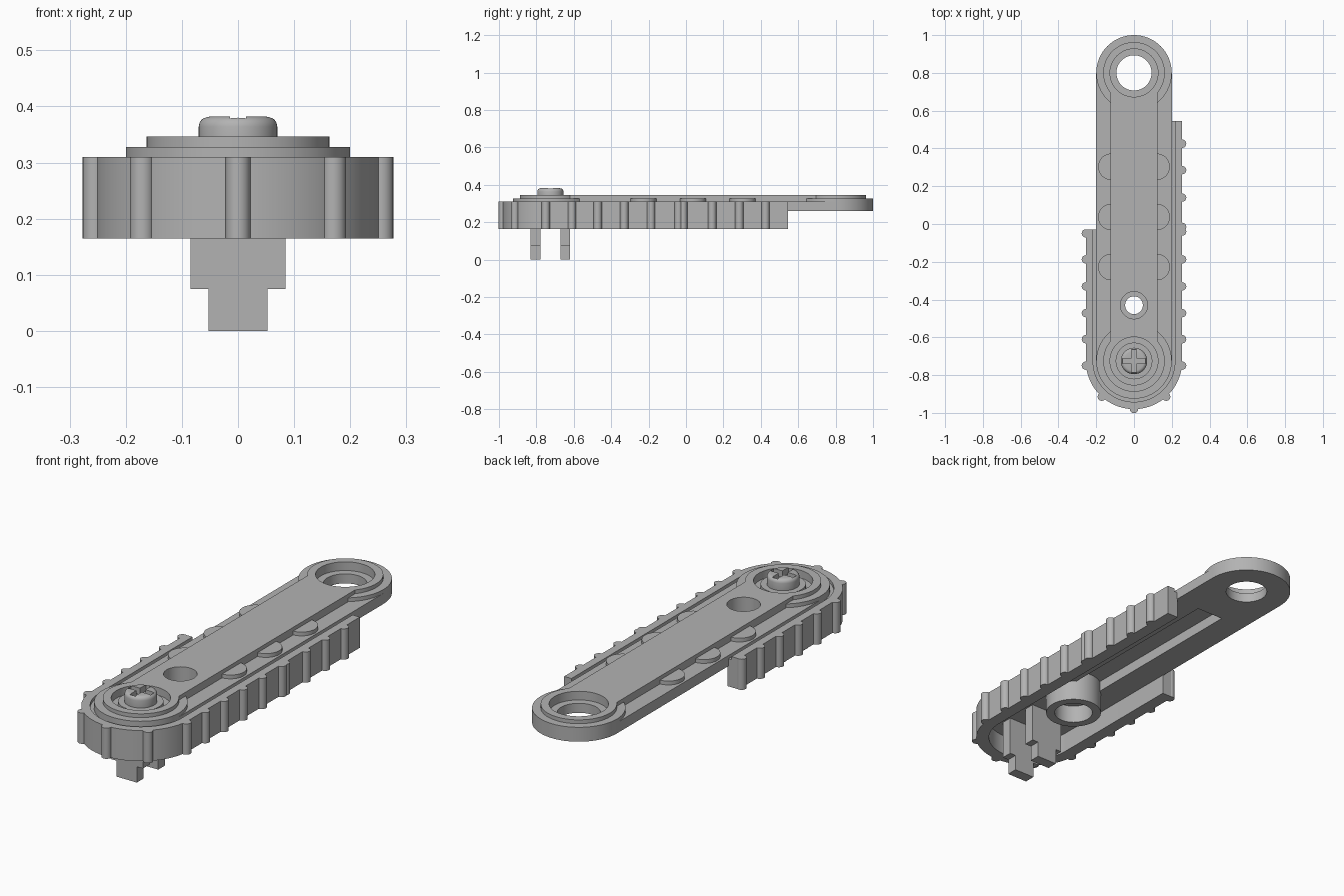
import bpy, bmesh
from math import sin, cos, pi, radians

cube = bpy.data.objects.get("Cube")
if cube:
    bpy.data.objects.remove(cube, do_unlink=True)

grey = bpy.data.materials.new("plain grey")
grey.use_nodes = True
grey.diffuse_color = (0.45, 0.45, 0.45, 1)
grey.node_tree.nodes["Principled BSDF"].inputs["Base Color"].default_value = grey.diffuse_color

FRONT, BACK = -0.725, 0.80      # centres of the rounded ends
HOLE = -0.43                    # centre of the small hole
UNDER, DECK, PAD, TOP = 0.26, 0.31, 0.328, 0.346
WALL_LOW = 0.165


def prism(name, outline, z0, z1):
    """Extrude a flat outline from z0 to z1."""
    bm = bmesh.new()
    face = bm.faces.new([bm.verts.new((x, y, z0)) for x, y in outline])
    ext = bmesh.ops.extrude_face_region(bm, geom=[face])
    verts = [v for v in ext["geom"] if isinstance(v, bmesh.types.BMVert)]
    bmesh.ops.translate(bm, verts=verts, vec=(0, 0, z1 - z0))
    bmesh.ops.recalc_face_normals(bm, faces=bm.faces)
    mesh = bpy.data.meshes.new(name)
    bm.to_mesh(mesh)
    bm.free()
    mesh.materials.append(grey)
    obj = bpy.data.objects.new(name, mesh)
    bpy.context.collection.objects.link(obj)
    return obj


def arc(x, y, r, a0, a1, n=32):
    steps = [radians(a0 + (a1 - a0) * i / n) for i in range(n + 1)]
    return [(x + r * cos(a), y + r * sin(a)) for a in steps]


def disc(name, x, y, r, z0, z1, n=64):
    return prism(name, arc(x, y, r, 0, 360, n)[:-1], z0, z1)


def box(name, x0, x1, y0, y1, z0, z1):
    return prism(name, [(x0, y0), (x1, y0), (x1, y1), (x0, y1)], z0, z1)


def bake(obj):
    """Replace the mesh with its modified result."""
    deps = bpy.context.evaluated_depsgraph_get()
    mesh = bpy.data.meshes.new_from_object(obj.evaluated_get(deps))
    obj.modifiers.clear()
    obj.data = mesh


def combine(obj, others, operation):
    for other in others:
        mod = obj.modifiers.new("bool", "BOOLEAN")
        mod.operation, mod.solver, mod.object = operation, "EXACT", other
        bake(obj)
        bpy.data.objects.remove(other, do_unlink=True)


# Arm: rounded plate, raised centre bar, stepped ends and boss underneath
outline = arc(0, BACK, 0.2, 0, 180) + arc(0, FRONT, 0.2, 180, 360)
arm = prism("arm", outline, UNDER, DECK)
adds = [box("bar", -0.125, 0.125, FRONT, BACK, 0.28, TOP)]
for y in (FRONT, BACK):
    adds += [disc("end_pad", 0, y, 0.2, 0.28, PAD),
             disc("end_ring", 0, y, 0.163, 0.29, TOP)]
combine(arm, adds, "UNION")

# Underside slot, then the boss that sits across it
combine(arm, [box("slot", -0.07, 0.07, -0.5, 0.54, 0.2, 0.31)], "DIFFERENCE")
combine(arm, [disc("boss", 0, HOLE, 0.125, WALL_LOW, 0.32)], "UNION")
combine(arm, [
    disc("back_recess", 0, BACK, 0.127, 0.305, 0.4),
    disc("back_hole", 0, BACK, 0.093, 0.1, 0.4),
    disc("front_recess", 0, FRONT, 0.127, DECK, 0.4),
    disc("small_recess", 0, HOLE, 0.072, 0.27, 0.4),
    disc("small_hole", 0, HOLE, 0.047, 0.1, 0.4),
    disc("boss_bore", 0, HOLE, 0.086, 0.1, 0.25),
], "DIFFERENCE")

# Half-round tabs along both sides of the bar
parts = [arm]
for y in (0.303, 0.037, -0.228):
    for side in (-1, 1):
        start = -90 if side > 0 else 90
        tab = arc(side * 0.12, y, 0.07, start, start + 180, 24)
        parts.append(prism("side_tab", tab, 0.29, PAD))


# U-shaped tread wall, longer on the left side
def tread(name, outer, inner, z0, z1):
    path = ([(-outer, -0.03)] + arc(0, FRONT, outer, 180, 360, 48) + [(outer, 0.545)]
            + [(inner, 0.545)] + arc(0, FRONT, inner, 360, 180, 48) + [(-inner, -0.03)])
    return prism(name, path, z0, z1)


parts.append(tread("tread_wall", 0.255, 0.217, WALL_LOW, DECK))
parts.append(tread("tread_liner", 0.219, 0.197, WALL_LOW, 0.295))

# Round ribs on the tread
shared = [-0.75, -0.61, -0.472, -0.33, -0.187]
spots = [(-0.255, y) for y in shared + [-0.05]]
spots += [(0.255, y) for y in shared + [-0.04, -0.015, 0.14, 0.285, 0.425]]
spots += [(0.255 * cos(radians(a)), FRONT + 0.255 * sin(radians(a))) for a in (-132, -90, -48)]
for x, y in spots:
    parts.append(disc("tread_rib", x, y, 0.022, WALL_LOW, DECK, 20))

# Washer and cross-head screw
parts.append(disc("washer", 0, FRONT, 0.097, 0.30, 0.33))
screw = disc("screw", 0, FRONT, 0.07, 0.30, 0.382)
bevel = screw.modifiers.new("bevel", "BEVEL")
bevel.width, bevel.segments, bevel.limit_method = 0.018, 4, "ANGLE"
bake(screw)
combine(screw, [
    box("cross_a", -0.06, 0.06, FRONT - 0.014, FRONT + 0.014, 0.352, 0.5),
    box("cross_b", -0.014, 0.014, FRONT - 0.06, FRONT + 0.06, 0.352, 0.5),
], "DIFFERENCE")
parts.append(screw)

# Two stepped clip legs underneath
for y in (-0.805, -0.645):
    parts.append(box("clip_upper", -0.085, 0.085, y - 0.026, y + 0.026, 0.075, 0.27))
    parts.append(box("clip_foot", -0.053, 0.053, y - 0.026, y + 0.026, 0, 0.08))

# Smooth curved sides, keep edges sharp
bpy.ops.object.select_all(action="DESELECT")
for obj in parts:
    obj.select_set(True)
bpy.context.view_layer.objects.active = arm
bpy.ops.object.shade_smooth_by_angle(angle=radians(30))
